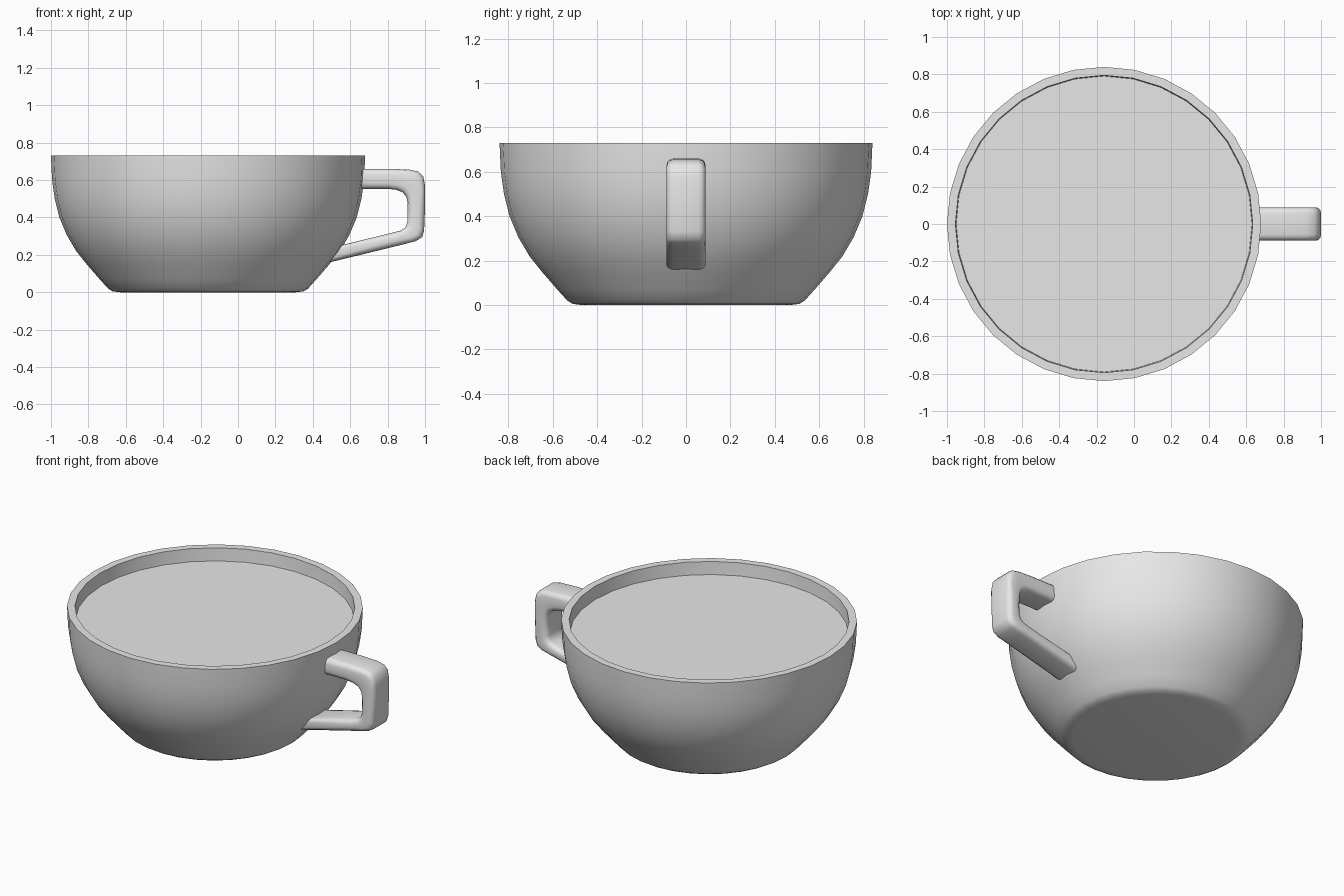
import bpy
import bmesh
import math
from mathutils import Vector

cube = bpy.data.objects.get("Cube")
if cube:
    bpy.data.objects.remove(cube, do_unlink=True)

SEGMENTS = 32
CENTRE_X = -0.16

grey = bpy.data.materials.new("light grey")
grey.use_nodes = True
grey.diffuse_color = (0.8, 0.8, 0.8, 1)
grey.node_tree.nodes["Principled BSDF"].inputs["Base Color"].default_value = (0.8, 0.8, 0.8, 1)


def finish(name, bm, angle=40):
    """Turn a bmesh into a smooth-shaded grey object."""
    bmesh.ops.recalc_face_normals(bm, faces=bm.faces)
    mesh = bpy.data.meshes.new(name)
    bm.to_mesh(mesh)
    bm.free()
    mesh.materials.append(grey)
    obj = bpy.data.objects.new(name, mesh)
    bpy.context.collection.objects.link(obj)
    bpy.ops.object.select_all(action='DESELECT')
    obj.select_set(True)
    bpy.context.view_layer.objects.active = obj
    bpy.ops.object.shade_smooth_by_angle(angle=math.radians(angle))
    return obj


def loft(bm, rings):
    """Bridge closed rings of points and cap both ends."""
    loops = [[bm.verts.new(p) for p in ring] for ring in rings]
    for a, b in zip(loops, loops[1:]):
        n = len(a)
        for i in range(n):
            j = (i + 1) % n
            bm.faces.new((a[i], a[j], b[j], b[i]))
    bm.faces.new(loops[0])
    bm.faces.new(loops[-1])


def circle(radius, z):
    steps = [2 * math.pi * i / SEGMENTS for i in range(SEGMENTS)]
    return [(CENTRE_X + radius * math.cos(a), radius * math.sin(a), z) for a in steps]


# Bowl: outer wall from the base up, over the rim and down the inside
profile = [(0.47, 0), (0.51, 0.005), (0.535, 0.02), (0.58, 0.07), (0.645, 0.145),
           (0.705, 0.22), (0.755, 0.305), (0.795, 0.4), (0.82, 0.5), (0.834, 0.6),
           (0.84, 0.73), (0.795, 0.73), (0.789, 0.62), (0.775, 0.5), (0.71, 0.31),
           (0.6, 0.15), (0.5, 0.05)]
bm = bmesh.new()
loft(bm, [circle(r, z) for r, z in profile])
finish("cup_bowl", bm)

# Drink surface: flat disc just below the rim
bm = bmesh.new()
bm.faces.new([bm.verts.new(p) for p in circle(0.791, 0.65)])
finish("drink_surface", bm)

# Handle: rounded rectangle swept between matching outer and inner paths (x, z)
outer = [(0.65, 0.66), (0.82, 0.66), (0.92, 0.655), (0.965, 0.645), (0.99, 0.62),
         (1.0, 0.57), (1.0, 0.45), (0.995, 0.33), (0.985, 0.295), (0.95, 0.273),
         (0.88, 0.255), (0.47, 0.155)]
inner = [(0.65, 0.553), (0.8, 0.553), (0.845, 0.548), (0.88, 0.535), (0.9, 0.51),
         (0.907, 0.48), (0.907, 0.43), (0.905, 0.375), (0.895, 0.347), (0.87, 0.33),
         (0.82, 0.317), (0.545, 0.25)]
HALF_WIDTH, ROUND = 0.088, 0.032


def section(o, i):
    o, i = Vector((o[0], 0, o[1])), Vector((i[0], 0, i[1]))
    middle, half = (o + i) / 2, (o - i).length / 2
    across = (o - i).normalized()
    points = []
    for corner, (sx, sy) in enumerate([(1, 1), (-1, 1), (-1, -1), (1, -1)]):
        for step in range(4):
            a = math.pi / 2 * (corner + step / 3)
            u = sx * (half - ROUND) + ROUND * math.cos(a)
            v = sy * (HALF_WIDTH - ROUND) + ROUND * math.sin(a)
            points.append(middle + across * u + Vector((0, v, 0)))
    return points


bm = bmesh.new()
loft(bm, [section(o, i) for o, i in zip(outer, inner)])
finish("cup_handle", bm, 50)
